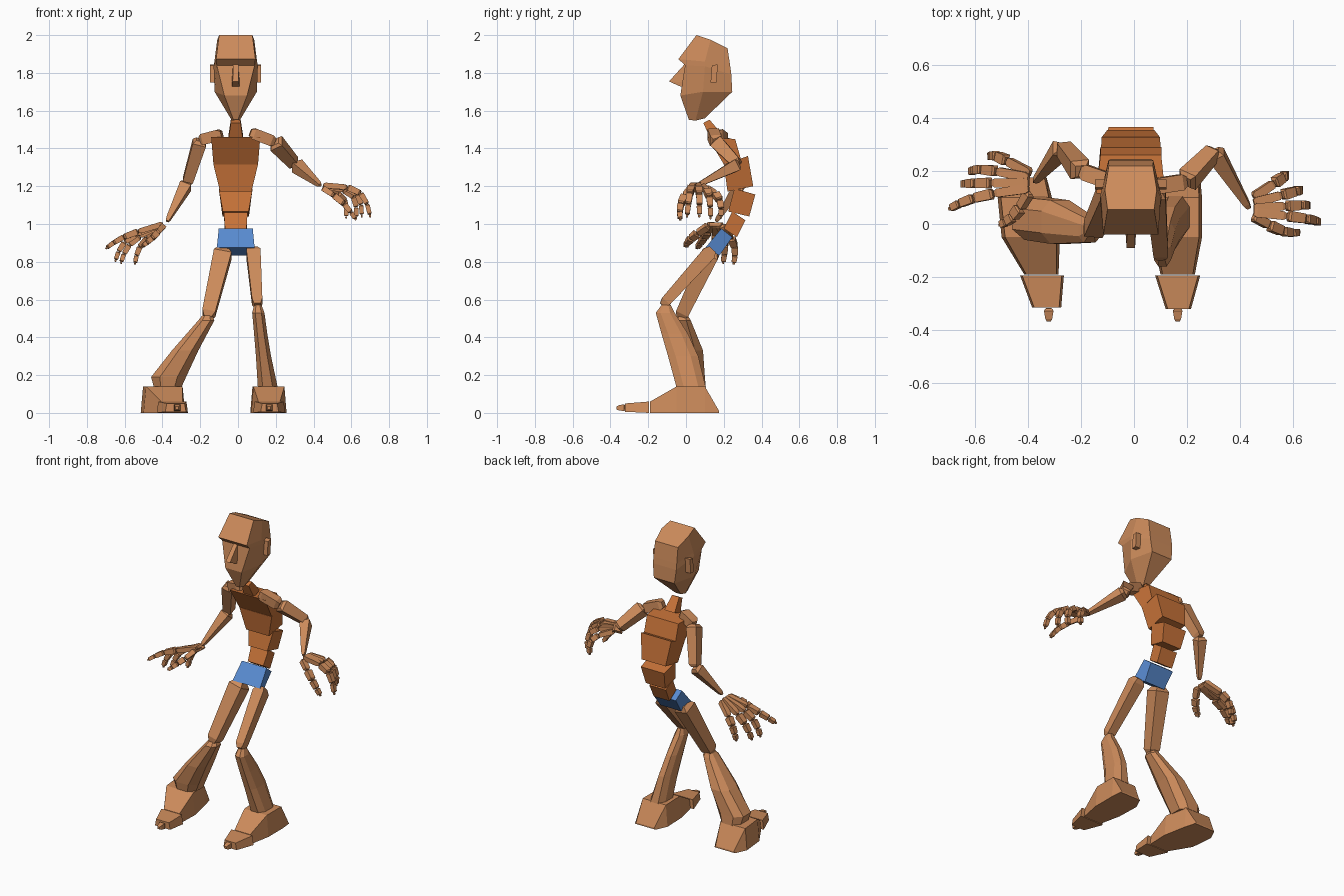
import bpy, bmesh
from mathutils import Vector as V

if "Cube" in bpy.data.objects:
    bpy.data.objects.remove(bpy.data.objects["Cube"])


def material(name, rgb):
    m = bpy.data.materials.new(name)
    m.diffuse_color = (*rgb, 1)
    m.use_nodes = True
    m.node_tree.nodes["Principled BSDF"].inputs["Base Color"].default_value = m.diffuse_color
    return m


SKIN = material("copper", (0.61, 0.26, 0.105))
TORSO = material("dark_orange", (0.57, 0.17, 0.04))
BLUE = material("blue", (0.10, 0.26, 0.64))
CX = -0.012  # centre line of head and torso


def loft(name, rings, mat=SKIN):
    """Flat-faced skin over equal-length rings, capped at both ends."""
    bm = bmesh.new()
    rows = [[bm.verts.new(p) for p in r] for r in rings]
    n = len(rows[0])
    for a, b in zip(rows, rows[1:]):
        for i in range(n):
            j = (i + 1) % n
            bm.faces.new((a[i], a[j], b[j], b[i]))
    bm.faces.new(rows[0])
    bm.faces.new(rows[-1])
    bmesh.ops.recalc_face_normals(bm, faces=bm.faces)
    me = bpy.data.meshes.new(name)
    bm.to_mesh(me)
    bm.free()
    me.materials.append(mat)
    ob = bpy.data.objects.new(name, me)
    bpy.context.collection.objects.link(ob)
    return ob


def mirrored(half, cx=CX):
    """Ring from (y, z, half width) points, reflected across the centre line."""
    return [(cx - w, y, z) for y, z, w in half] + [(cx + w, y, z) for y, z, w in reversed(half)]


def block(name, ft, bt, fb, bb, mat=TORSO):
    """Torso block: front-top, back-top, front-bottom, back-bottom as (y, z, half width)."""
    loft(name, [mirrored([ft, bt]), mirrored([fb, bb])], mat)


def limb(name, a, b, wa, wb, ref=(1, 0, 0), cap=0.07, flat=1.0, mat=SKIN):
    """Tapered four-sided bone with pinched ends."""
    a, b = V(a), V(b)
    d = (b - a).normalized()
    ref = V(ref)
    s = (ref - d * ref.dot(d)).normalized()
    u = d.cross(s)
    rings = []
    for t, w in ((0, wa * .6), (cap, wa), (1 - cap, wb), (1, wb * .6)):
        c, h = a.lerp(b, t), w / 2
        rings.append([c + s * (i * h) + u * (j * h * flat) for i, j in ((-1, -1), (1, -1), (1, 1), (-1, 1))])
    loft(name, rings, mat)


def octagon(z, x0, x1, y0, y1, c=0.25):
    """Horizontal rectangle with cut corners."""
    dx, dy = (x1 - x0) * c, (y1 - y0) * c
    return [(x0 + dx, y0, z), (x1 - dx, y0, z), (x1, y0 + dy, z), (x1, y1 - dy, z),
            (x1 - dx, y1, z), (x0 + dx, y1, z), (x0, y1 - dy, z), (x0, y0 + dy, z)]


def finger(name, start, knuckle, tip, w):
    """Palm bone, three curled phalanges and a small tip."""
    s, k, t = V(start), V(knuckle), V(tip)
    c = k + (k - s).normalized() * ((t - k).length * 0.5)
    pts = [s] + [k * (1 - q) ** 2 + c * (2 * q * (1 - q)) + t * q * q for q in (0, .42, .74, .95, 1)]
    for i, (p, q) in enumerate(zip(pts, pts[1:])):
        f = (0.9, 1.0, 0.86, 0.72, 0.3)[i]
        limb(f"{name}_{i + 1}", p.lerp(q, .02), q.lerp(p, .02), w * f, w * f * .9,
             ref=(0, 1, 0), cap=.1, flat=.85)


def wedge_foot(name, sections, toe, tip):
    """Foot wedge along y, toe box and small toe tip."""
    rings = []
    for y, z, x0, x1 in sections:
        i = (x1 - x0) * .06
        rings.append([(x0, y, 0), (x1, y, 0), (x1 - i, y, z), (x0 + i, y, z)])
    loft(name + "_foot", rings)
    rings = []
    for y, z0, z1, x0, x1 in toe:
        rings.append([(x0, y, z0), (x1, y, z0), (x1 - .008, y, z1), (x0 + .008, y, z1)])
    loft(name + "_toes", rings)
    limb(name + "_toe_tip", (tip, -.318, .028), (tip, -.368, .026), .036, .026, cap=.2)


# Head with overhanging brow
loft("head", [
    mirrored([(.055, 2.0, .088), (.13, 1.975, .098), (.22, 1.93, .083)]),
    mirrored([(-.04, 1.873, .104), (.10, 1.86, .113), (.235, 1.83, .085)]),
    mirrored([(-.005, 1.84, .10), (.10, 1.835, .117), (.24, 1.79, .085)]),
    mirrored([(-.03, 1.68, .06), (.09, 1.70, .112), (.245, 1.70, .075)]),
    mirrored([(.015, 1.552, .012), (.05, 1.547, .02), (.10, 1.56, .02)]),
])
# Nose wedge
loft("nose", [
    mirrored([(-.008, 1.845, .014), (.02, 1.845, .014)]),
    mirrored([(-.09, 1.755, .016), (.0, 1.75, .022)]),
    mirrored([(-.03, 1.728, .02), (.0, 1.728, .02)]),
])
# Ears
for side, s in (("left", -1), ("right", 1)):
    loft(side + "_ear", [[(CX + s * x, y, z) for y, z in
                          ((.13, 1.75), (.162, 1.75), (.168, 1.845), (.137, 1.84))]
                         for x in (.09, .135)])

# Neck and spine
block("neck", (.092, 1.535, .026), (.125, 1.552, .026), (.13, 1.45, .038), (.19, 1.475, .038))
block("chest", (.115, 1.46, .13), (.26, 1.45, .115), (.20, 1.316, .118), (.29, 1.345, .115))
block("ribs", (.20, 1.315, .118), (.328, 1.36, .11), (.22, 1.172, .083), (.356, 1.20, .088))
block("waist", (.256, 1.188, .09), (.367, 1.156, .085), (.224, 1.066, .068), (.335, 1.04, .07))
block("lower_spine", (.245, 1.066, .063), (.314, 1.02, .06), (.20, .976, .057), (.27, .93, .057))
block("pelvis", (.187, .976, .09), (.245, .93, .085), (.103, .875, .10), (.177, .833, .075), BLUE)

# Arms: collarbone, upper arm, forearm
ARMS = {
    "left": ((-.085, .16, 1.475), (-.20, .20, 1.445), (-.27, .29, 1.215), (-.375, .16, 1.015)),
    "right": ((.065, .14, 1.485), (.195, .16, 1.435), (.303, .275, 1.315), (.435, .06, 1.205)),
}
for side, (root, shoulder, elbow, wrist) in ARMS.items():
    limb(side + "_collarbone", root, shoulder, .06, .06, ref=(0, 1, 0), cap=.15)
    limb(side + "_upper_arm", shoulder, elbow, .072, .055)
    limb(side + "_forearm", elbow, wrist, .062, .024)

# Hands: start, knuckle, tip of each finger
NAMES = ("index", "middle", "ring", "little", "thumb")
HANDS = {
    "left": [((-.395, .135, 1.0), (-.53, .115, .96), (-.70, .055, .87)),
             ((-.395, .155, 1.0), (-.54, .155, .945), (-.65, .15, .80)),
             ((-.395, .175, 1.0), (-.52, .20, .935), (-.62, .195, .79)),
             ((-.39, .19, .99), (-.48, .24, .925), (-.545, .252, .785)),
             ((-.395, .12, .99), (-.43, .06, .95), (-.51, -.005, .88))],
    "right": [((.45, .045, 1.205), (.58, .03, 1.195), (.70, .005, 1.035)),
              ((.45, .06, 1.205), (.575, .068, 1.19), (.655, .07, 1.035)),
              ((.45, .08, 1.20), (.56, .11, 1.18), (.625, .13, 1.025)),
              ((.45, .10, 1.19), (.53, .155, 1.16), (.572, .185, 1.03)),
              ((.45, .03, 1.19), (.51, -.005, 1.15), (.625, -.03, 1.02))],
}
for side, fingers in HANDS.items():
    for n, path in zip(NAMES, fingers):
        finger(f"{side}_{n}_finger", *path, w=.04)

# Thighs
limb("left_thigh", (-.075, .14, .865), (-.16, -.03, .505), .095, .07)
limb("right_thigh", (.08, .14, .865), (.103, -.125, .57), .075, .055)

# Shins with calf bulge
loft("left_shin", [octagon(.515, -.19, -.135, -.05, .01), octagon(.49, -.21, -.125, -.07, .025),
                   octagon(.33, -.35, -.21, -.075, .09), octagon(.19, -.46, -.275, -.06, .10),
                   octagon(.135, -.445, -.30, -.05, .105)])
loft("right_shin", [octagon(.57, .085, .125, -.13, -.08), octagon(.53, .075, .14, -.16, -.06),
                    octagon(.42, .085, .155, -.13, .01), octagon(.30, .095, .175, -.095, .065),
                    octagon(.135, .105, .21, -.05, .105)])

# Feet
wedge_foot("left",
           [(.175, .01, -.48, -.33), (.10, .14, -.515, -.31), (-.05, .14, -.50, -.28), (-.19, .06, -.415, -.285)],
           [(-.195, 0, .06, -.43, -.265), (-.315, .006, .05, -.385, -.275)], -.322)
wedge_foot("right",
           [(.175, .01, .10, .25), (.10, .14, .065, .257), (-.05, .14, .07, .257), (-.19, .06, .10, .23)],
           [(-.195, 0, .06, .08, .25), (-.322, .006, .05, .12, .215)], .165)
